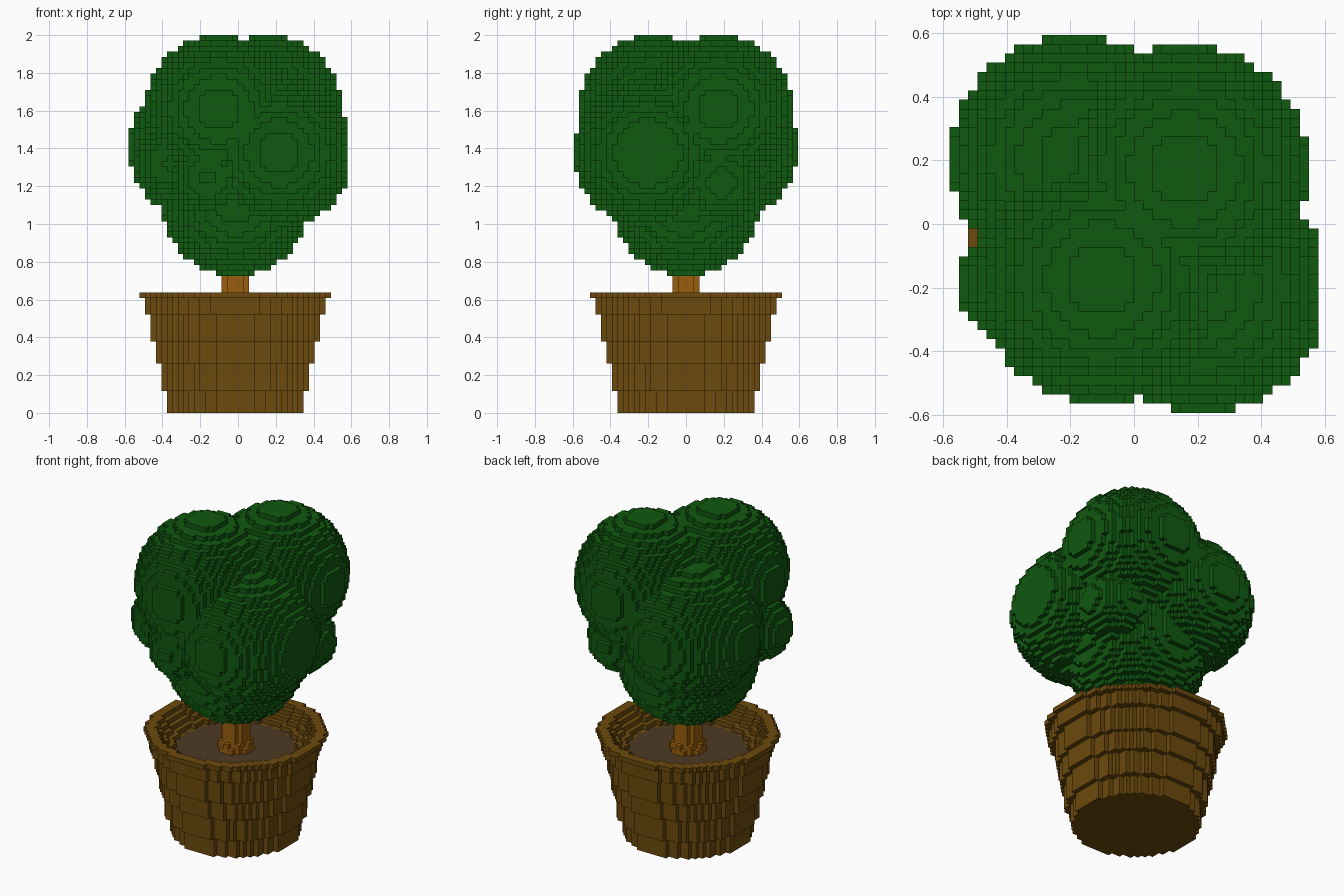
import bpy, bmesh, math
from itertools import product
from mathutils import Vector

cube = bpy.data.objects.get("Cube")
if cube:
    bpy.data.objects.remove(cube, do_unlink=True)

V = 2 / 69  # edge length of one block


def material(name, rgb):
    m = bpy.data.materials.new(name)
    m.use_nodes = True
    m.diffuse_color = (*rgb, 1)
    bsdf = m.node_tree.nodes["Principled BSDF"]
    bsdf.inputs["Base Color"].default_value = (*rgb, 1)
    bsdf.inputs["Roughness"].default_value = 0.9
    return m


def build(name, cells, mat):
    """Skin a set of block cells with their outer faces only."""
    bm = bmesh.new()
    verts = {}

    def vert(p):
        if p not in verts:
            verts[p] = bm.verts.new((p[0] * V, (p[1] - 0.5) * V, p[2] * V))
        return verts[p]

    for cell in cells:
        for axis, side in product(range(3), (0, 1)):
            other = list(cell)
            other[axis] += 2 * side - 1
            if tuple(other) in cells:
                continue
            u, w = (axis + 1) % 3, (axis + 2) % 3
            loop = []
            for du, dw in ((0, 0), (1, 0), (1, 1), (0, 1)):
                p = list(cell)
                p[axis] += side
                p[u] += du
                p[w] += dw
                loop.append(vert(tuple(p)))
            bm.faces.new(loop if side else loop[::-1])
    mesh = bpy.data.meshes.new(name)
    bm.to_mesh(mesh)
    bm.free()
    mesh.materials.append(mat)
    obj = bpy.data.objects.new(name, mesh)
    bpy.context.collection.objects.link(obj)
    return obj


def disc(k, radius, hole=0):
    """One layer of blocks around the pot axis, optionally a ring."""
    n = math.ceil(radius) + 1
    return {(i, j, k) for i, j in product(range(-n - 1, n + 1), range(-n, n + 1))
            if hole < math.hypot(i + 1, j) <= radius or (hole == 0 and (i, j) == (-1, 0))}


def ball(center, radius):
    """Blocks whose centres lie in a sphere."""
    c = Vector(center)
    lo = [math.floor(a - radius) - 1 for a in c]
    hi = [math.ceil(a + radius) + 1 for a in c]
    return {(i, j, k) for i, j, k in product(*(range(a, b) for a, b in zip(lo, hi)))
            if (Vector((i + 0.5, j, k + 0.5)) - c).length <= radius}


green = material("leaf green", (0.005, 0.098, 0.005))
clay = material("clay brown", (0.150, 0.068, 0.004))
bark = material("bark orange brown", (0.320, 0.112, 0.004))
earth = material("dark soil", (0.076, 0.042, 0.018))

# Pot: stepped tiers that widen upwards, hollowed above the soil
tiers = [(4, 12.5), (9, 13.5), (13, 14.5), (18, 15.5), (21, 16.5), (22, 17.5)]
holes = {17: 12, 18: 12.2, 19: 13.5, 20: 14.5, 21: 15.5}
pot = set()
for k in range(22):
    radius = next(r for top, r in tiers if k < top)
    pot |= disc(k, radius, holes.get(k, 0))
build("pot", pot, clay)

# Soil disc
build("soil", disc(17, 12), earth)

# Trunk with a flared foot
trunk = set()
for k in range(18, 30):
    trunk |= disc(k, {18: 3.6, 19: 3.0}.get(k, 2.5))
build("trunk", trunk, bark)

# Foliage: five large balls and three small clumps
balls = [
    ((-3.5, -6, 55.5), 13.5),
    ((5.5, 6, 55.5), 13.5),
    ((7.5, -7, 47.5), 13.5),
    ((-6.5, 7, 48.5), 13.5),
    ((-0.5, 0, 38.5), 13.5),
    ((-12.5, -6.5, 45.5), 6.6),
    ((-5.5, -10.5, 43), 6.6),
    ((10.5, 6.5, 42), 6.6),
]
leaves = set()
for center, radius in balls:
    leaves |= ball(center, radius)
leaves = {c for c in leaves if -20 <= c[0] < 20}
build("foliage", leaves, green)
